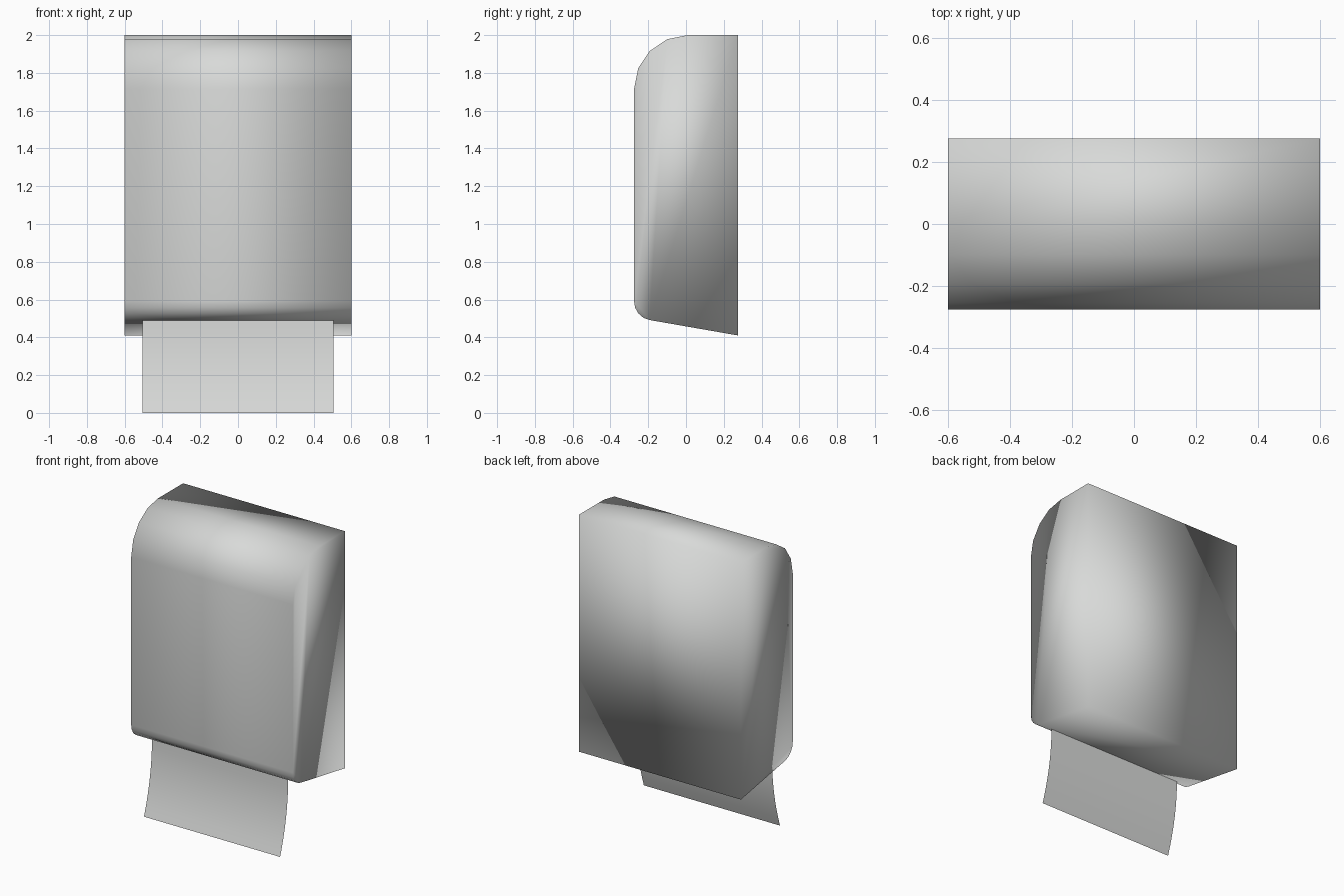
import bpy
import bmesh
import math

cube = bpy.data.objects.get("Cube")
if cube:
    bpy.data.objects.remove(cube, do_unlink=True)

grey = bpy.data.materials.new("light grey")
grey.use_nodes = True
colour = (0.69, 0.7, 0.69, 1)
grey.diffuse_color = colour
grey.node_tree.nodes["Principled BSDF"].inputs["Base Color"].default_value = colour


def arc(cy, cz, radius, start, end, steps):
    """Points (y, z) along a circular arc, angles in degrees."""
    angles = [math.radians(start + (end - start) * i / steps) for i in range(steps + 1)]
    return [(cy + radius * math.cos(a), cz + radius * math.sin(a)) for a in angles]


def sweep(name, profile, half_width, closed):
    """Extrude a (y, z) profile along x; cap the ends when closed."""
    bm = bmesh.new()
    left, right = ([bm.verts.new((x, y, z)) for y, z in profile]
                   for x in (half_width, -half_width))
    count = len(profile)
    for i in range(count if closed else count - 1):
        j = (i + 1) % count
        bm.faces.new((left[i], left[j], right[j], right[i]))
    if closed:
        bm.faces.new(left)
        bm.faces.new(right[::-1])
        bmesh.ops.recalc_face_normals(bm, faces=bm.faces)
    for face in bm.faces:
        face.smooth = True
    mesh = bpy.data.meshes.new(name)
    bm.to_mesh(mesh)
    bm.free()
    mesh.materials.append(grey)
    obj = bpy.data.objects.new(name, mesh)
    bpy.context.collection.objects.link(obj)
    return obj


# Dispenser case: rounded top front, small rounded lower front, sloping base
case_profile = [(0.275, 0.41), (0.275, 2.0)]
case_profile += arc(0.01, 1.715, 0.285, 90, 180, 4)
case_profile += arc(-0.175, 0.59, 0.1, 180, 260, 4)
sweep("dispenser_case", case_profile, 0.6, True)

# Paper sheet hanging from the base and curling forward
steps = 8
sheet_profile = [(-0.19 - 0.085 * (i / steps) ** 2, 0.49 * (1 - i / steps))
                 for i in range(steps + 1)]
sweep("paper_sheet", sheet_profile, 0.505, False)
